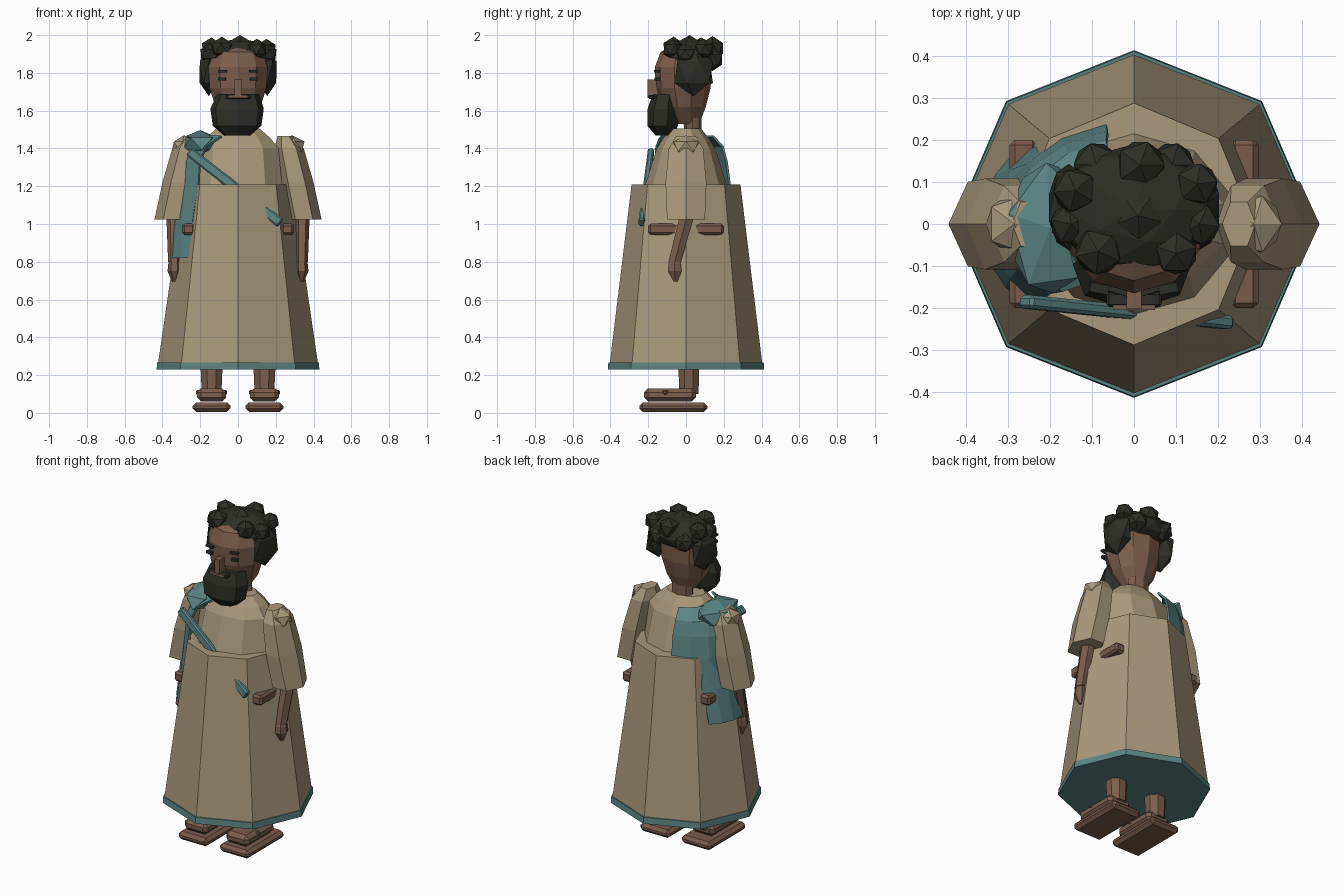
import bpy, bmesh, math
from mathutils import Vector, Matrix

if "Cube" in bpy.data.objects:
    bpy.data.objects.remove(bpy.data.objects["Cube"])


def material(name, rgb):
    m = bpy.data.materials.new(name)
    m.diffuse_color = (*rgb, 1)
    m.use_nodes = True
    m.node_tree.nodes["Principled BSDF"].inputs["Base Color"].default_value = m.diffuse_color
    return m


LINEN = material("linen tan", (0.40, 0.315, 0.20))
TEAL = material("teal cloth", (0.105, 0.235, 0.23))
SKIN = material("brown skin", (0.20, 0.112, 0.073))
LEATHER = material("brown leather", (0.19, 0.105, 0.07))
HAIR = material("dark hair", (0.027, 0.027, 0.021))


def finish(bm, name, mat):
    bmesh.ops.recalc_face_normals(bm, faces=bm.faces)
    me = bpy.data.meshes.new(name)
    bm.to_mesh(me)
    bm.free()
    me.materials.append(mat)
    ob = bpy.data.objects.new(name, me)
    bpy.context.collection.objects.link(ob)
    return ob


def loft(name, mat, rings, n=8, start=0.0):
    """Capped tube through elliptical rings (cx, cy, z, rx, ry)."""
    bm = bmesh.new()
    loops = []
    for cx, cy, z, rx, ry in rings:
        angs = [start + math.tau * i / n for i in range(n)]
        loops.append([bm.verts.new((cx + rx * math.cos(a), cy + ry * math.sin(a), z)) for a in angs])
    for lo, hi in zip(loops, loops[1:]):
        for i in range(n):
            j = (i + 1) % n
            bm.faces.new((lo[i], lo[j], hi[j], hi[i]))
    bm.faces.new(loops[0])
    bm.faces.new(loops[-1])
    return finish(bm, name, mat)


def lump(name, mat, pos, size, sub=1, rot=0.0):
    """Faceted ball stretched to half-sizes."""
    bm = bmesh.new()
    bmesh.ops.create_icosphere(bm, subdivisions=sub, radius=1)
    m = Matrix.Translation(pos) @ Matrix.Diagonal((*size, 1)) @ Matrix.Rotation(rot, 4, 'Z')
    bmesh.ops.transform(bm, matrix=m, verts=bm.verts)
    return finish(bm, name, mat)


def block(name, mat, pos, size, bevel=0.0, rot=None):
    """Box with full sizes and optional chamfer."""
    bm = bmesh.new()
    bmesh.ops.create_cube(bm, size=1)
    bmesh.ops.scale(bm, vec=size, verts=bm.verts)
    if bevel:
        bmesh.ops.bevel(bm, geom=bm.edges[:], offset=bevel, segments=1, affect='EDGES')
    m = Matrix.Translation(pos)
    if rot:
        m = m @ rot
    bmesh.ops.transform(bm, matrix=m, verts=bm.verts)
    return finish(bm, name, mat)


# Robe: skirt, hem and upper body
loft("robe_skirt", LINEN, [(0, 0, 0.25, 0.425, 0.405), (0, 0, 1.21, 0.285, 0.288)])
loft("robe_hem", TEAL, [(0, 0, 0.23, 0.431, 0.414), (0, 0, 0.268, 0.428, 0.411)])
loft("robe_torso", LINEN, [(0, 0, 1.15, 0.25, 0.22), (0, 0, 1.21, 0.245, 0.215),
                           (0, 0, 1.40, 0.225, 0.155), (0, 0, 1.455, 0.18, 0.12),
                           (0, 0, 1.505, 0.12, 0.08)], n=10, start=math.pi / 2)

# Mirrored limbs
for side, s in (("left", 1), ("right", -1)):
    st = 0 if s > 0 else math.pi
    loft(side + "_sleeve", LINEN, [(s * 0.35, 0, 1.025, 0.092, 0.116), (s * 0.31, 0, 1.22, 0.09, 0.125),
                                   (s * 0.27, 0, 1.40, 0.078, 0.105),
                                   (s * 0.25, 0, 1.465, 0.04, 0.06)], n=6, start=st)
    lump(side + "_shoulder", LINEN, (s * 0.285, 0, 1.41), (0.075, 0.078, 0.06))
    loft(side + "_forearm", SKIN, [(s * 0.337, -0.06, 0.80, 0.033, 0.038),
                                   (s * 0.34, 0.01, 1.06, 0.04, 0.045)], n=6, start=st)
    loft(side + "_hand", SKIN, [(s * 0.337, -0.055, 0.695, 0.012, 0.012), (s * 0.337, -0.06, 0.75, 0.036, 0.042),
                                (s * 0.337, -0.06, 0.79, 0.032, 0.038),
                                (s * 0.337, -0.06, 0.82, 0.018, 0.02)], n=6, start=st)
    block(side + "_belt_bar", LEATHER, (s * 0.263, 0, 0.972), (0.066, 0.40, 0.06), 0.012)
    loft(side + "_leg", SKIN, [(s * 0.14, 0.015, 0.10, 0.056, 0.056),
                               (s * 0.14, 0.015, 0.30, 0.066, 0.06)], start=math.pi / 8)
    block(side + "_foot", SKIN, (s * 0.14, -0.085, 0.095), (0.155, 0.275, 0.07), 0.022)
    block(side + "_sandal_sole", LEATHER, (s * 0.14, -0.067, 0.03), (0.20, 0.36, 0.05), 0.018)
    block(side + "_sandal_strap", LEATHER, (s * 0.14, -0.11, 0.108), (0.165, 0.028, 0.028), 0.008)

# Teal mantle: open curved cloth wrapped round one side
bm = bmesh.new()
rows = []
for z, rx, ry, a0, a1 in ((0.82, 0.36, 0.27, 140, 228), (1.02, 0.335, 0.25, 135, 225),
                          (1.20, 0.31, 0.238, 102, 228), (1.33, 0.30, 0.22, 102, 228),
                          (1.41, 0.27, 0.20, 104, 232), (1.465, 0.17, 0.15, 108, 240)):
    angs = [math.radians(a0 + (a1 - a0) * k / 6) for k in range(7)]
    rows.append([bm.verts.new((rx * math.cos(a), ry * math.sin(a), z)) for a in angs])
for lo, hi in zip(rows, rows[1:]):
    for i in range(6):
        bm.faces.new((lo[i], lo[i + 1], hi[i + 1], hi[i]))
mantle = finish(bm, "mantle_drape", TEAL)
mod = mantle.modifiers.new("thickness", 'SOLIDIFY')
mod.thickness = 0.012
mod.offset = 0
lump("mantle_shoulder_fold", TEAL, (-0.20, -0.01, 1.425), (0.112, 0.175, 0.072), rot=0.4)

# Diagonal sash running through the skirt front
a, b = Vector((-0.26, -0.185, 1.385)), Vector((0.225, -0.235, 1.005))
x_axis = (b - a).normalized()
z_axis = x_axis.cross(Vector((0, 1, 0))).normalized()
y_axis = z_axis.cross(x_axis)
rot = Matrix((x_axis, y_axis, z_axis)).transposed().to_4x4()
block("diagonal_sash", TEAL, (a + b) / 2, ((b - a).length, 0.032, 0.052), 0.008, rot)

# Head
loft("neck", SKIN, [(0, 0.035, 1.47, 0.07, 0.045), (0, 0.035, 1.62, 0.065, 0.05)])
loft("head", SKIN, [(0, 0.0, 1.53, 0.06, 0.07), (0, -0.01, 1.62, 0.125, 0.115),
                    (0, -0.015, 1.72, 0.158, 0.145), (0, -0.015, 1.83, 0.165, 0.15),
                    (0, -0.01, 1.91, 0.135, 0.125), (0, 0, 1.95, 0.07, 0.06)], n=10, start=math.pi / 2)
block("nose", SKIN, (0, -0.175, 1.723), (0.036, 0.055, 0.085))
block("mouth", SKIN, (0, -0.195, 1.674), (0.10, 0.02, 0.016))
for side, s in (("left", 1), ("right", -1)):
    turn = Matrix.Rotation(s * 0.2, 4, 'Z')
    block(side + "_eye", HAIR, (s * 0.085, -0.152, 1.768), (0.038, 0.02, 0.016), rot=turn)
    block(side + "_brow", HAIR, (s * 0.082, -0.154, 1.808), (0.046, 0.022, 0.012), rot=turn)

# Beard and moustache
loft("beard", HAIR, [(-0.005, -0.11, 1.468, 0.07, 0.05), (-0.005, -0.12, 1.52, 0.132, 0.085),
                     (-0.005, -0.115, 1.61, 0.145, 0.088), (0, -0.105, 1.685, 0.115, 0.072)],
     n=7, start=-math.pi / 2)
block("moustache", HAIR, (0, -0.18, 1.672), (0.13, 0.035, 0.022), 0.006)

# Hair: cap, side masses and curls
lump("hair_cap", HAIR, (0, 0.035, 1.885), (0.19, 0.155, 0.095), sub=2)
for side, s in (("left", 1), ("right", -1)):
    lump(side + "_hair_mass", HAIR, (s * 0.155, 0.04, 1.805), (0.056, 0.115, 0.128), rot=s * 0.3)
curls = [(0.015, 0.14, 1.93, 0.065), (-0.14, 0.08, 1.93, 0.058), (0.15, 0.095, 1.925, 0.055),
         (-0.085, -0.065, 1.93, 0.062), (0.10, -0.07, 1.925, 0.056), (0.01, 0.02, 1.945, 0.062),
         (-0.15, 0.0, 1.90, 0.055), (0.155, 0.0, 1.90, 0.055), (-0.09, 0.14, 1.87, 0.06),
         (0.09, 0.14, 1.87, 0.06)]
for i, (x, y, z, r) in enumerate(curls):
    lump("hair_curl_%d" % (i + 1), HAIR, (x, y, z), (r, r, min(r, 2.0 - z)), rot=i * 0.7)
